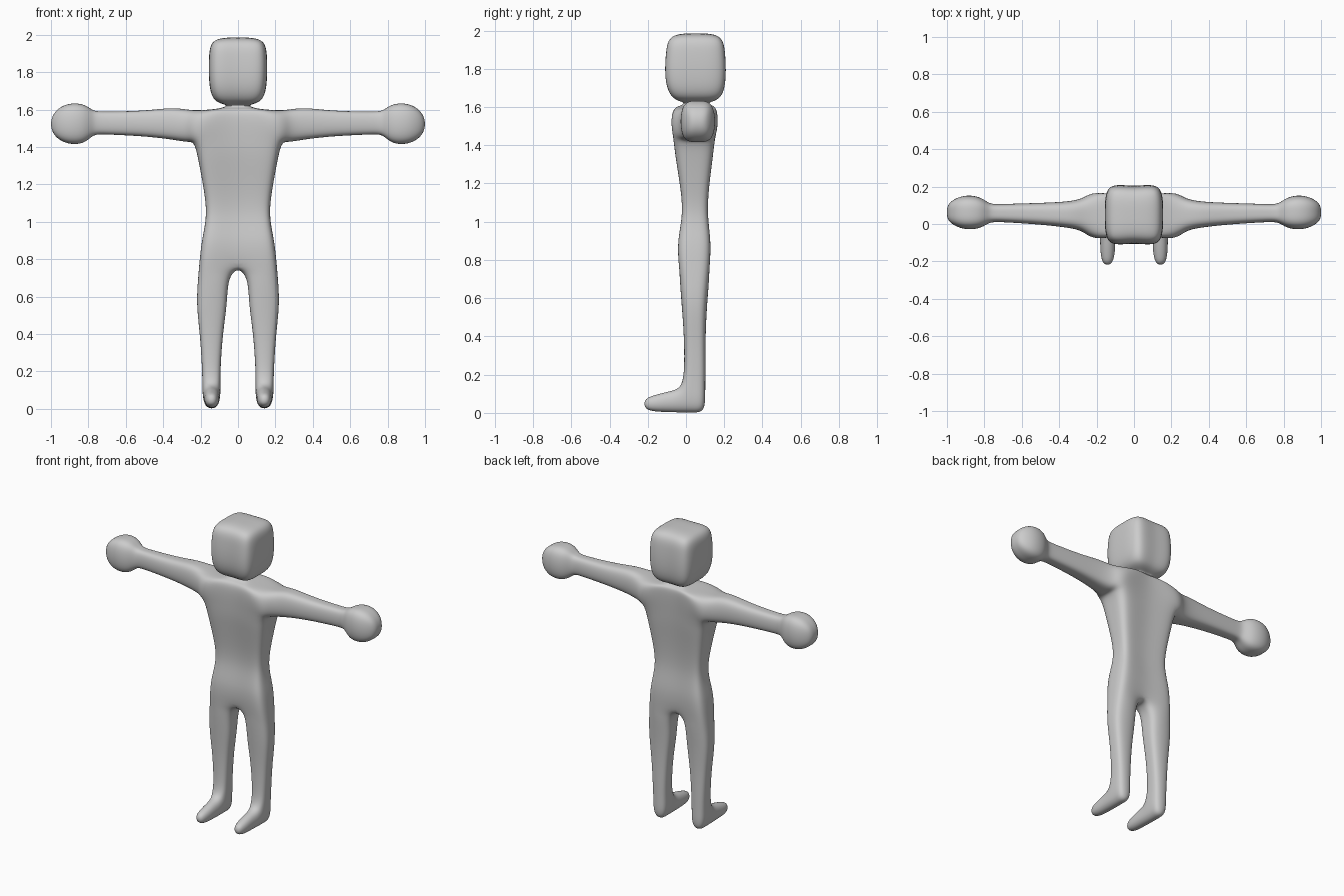
import bpy
import bmesh

if "Cube" in bpy.data.objects:
    bpy.data.objects.remove(bpy.data.objects["Cube"], do_unlink=True)

grey = bpy.data.materials.new("light grey")
grey.use_nodes = True
grey.diffuse_color = (0.6, 0.6, 0.6, 1)
grey.node_tree.nodes["Principled BSDF"].inputs["Base Color"].default_value = (0.6, 0.6, 0.6, 1)

bm = bmesh.new()


def verts(points):
    return [bm.verts.new(p) for p in points]


def bridge(a, b, closed=True, skip=()):
    """Join two rings of vertices with quads."""
    n = len(a)
    for i in range(n if closed else n - 1):
        if i not in skip:
            j = (i + 1) % n
            bm.faces.new((a[i], a[j], b[j], b[i]))


def half_ring(z, w, front, back, groove, pump):
    """Half of a boxy section, with a groove on the centre line."""
    mid, d = (front + back) / 2, (back - front) / 2 * pump
    inner = d * (1 - groove)
    return verts([(0, mid - inner, z), (w, mid - d, z), (w, mid, z),
                  (w, mid + d, z), (0, mid + inner, z)])


# Torso, neck and head: height, half width, front, back
torso = [(0.76, 0.208, -0.035, 0.122), (0.9, 0.195, -0.045, 0.13),
         (1.04, 0.162, -0.012, 0.108), (1.2, 0.187, -0.03, 0.12),
         (1.35, 0.215, -0.055, 0.14), (1.43, 0.235, -0.062, 0.147),
         (1.595, 0.2, -0.072, 0.162)]
head = [(1.605, 0.09, -0.03, 0.14), (1.625, 0.045, 0.0, 0.11),
        (1.637, 0.132, -0.075, 0.185), (1.73, 0.157, -0.115, 0.213),
        (1.89, 0.157, -0.108, 0.208), (1.985, 0.143, -0.09, 0.19)]
rows = [half_ring(*r, 0.4, 1.27) for r in torso]
rows += [half_ring(*r, 0.2, 1.12) for r in head]
shoulder = len(torso) - 2
for i in range(len(rows) - 1):
    bridge(rows[i], rows[i + 1], False, (1, 2) if i == shoulder else ())

# Crown of the head
top = rows[-1]
crown = bm.verts.new((0, 0.05, 1.985))
bm.faces.new((top[0], top[1], top[2], crown))
bm.faces.new((crown, top[2], top[3], top[4]))

# Arm and round hand: x, bottom, top, front, back
arm = [(0.27, 1.425, 1.598, -0.04, 0.14), (0.35, 1.44, 1.612, -0.022, 0.122),
       (0.5, 1.458, 1.592, -0.005, 0.115), (0.72, 1.468, 1.588, 0.01, 0.108),
       (0.775, 1.468, 1.59, 0.008, 0.108), (0.82, 1.415, 1.632, -0.03, 0.152),
       (0.92, 1.412, 1.637, -0.037, 0.162), (1.003, 1.47, 1.575, 0.015, 0.11)]
ring = rows[shoulder][1:4] + rows[shoulder + 1][3:0:-1]
for x, lo, hi, front, back in arm:
    mid = (front + back) / 2
    new = verts([(x, front, lo), (x, mid, lo), (x, back, lo),
                 (x, back, hi), (x, mid, hi), (x, front, hi)])
    bridge(ring, new)
    ring = new
bm.faces.new((ring[0], ring[1], ring[4], ring[5]))
bm.faces.new((ring[1], ring[2], ring[3], ring[4]))

# Leg: height, inner x, outer x, front, back
leg = [(0.7, 0.055, 0.213, -0.036, 0.125), (0.56, 0.058, 0.223, -0.025, 0.112),
       (0.4, 0.082, 0.203, -0.012, 0.104), (0.22, 0.094, 0.192, -0.01, 0.104),
       (0.13, 0.094, 0.19, -0.025, 0.103), (-0.003, 0.094, 0.188, -0.03, 0.104)]
crotch = bm.verts.new((0, 0.045, 0.76))
ring = rows[0] + [crotch]
for i, (z, xi, xo, front, back) in enumerate(leg):
    mid = (front + back) / 2
    new = verts([(xi, front, z), (xo, front, z), (xo, mid, z),
                 (xo, back, z), (xi, back, z), (xi, mid, z)])
    last = i == len(leg) - 1
    bridge(ring, new, True, (0,) if last else ())
    if last:
        ankle = ring
    ring = new
bm.faces.new((ring[0], ring[1], ring[2], ring[5]))
bm.faces.new((ring[5], ring[2], ring[3], ring[4]))

# Foot: y, inner x, outer x, bottom, top
foot = [(-0.1, 0.096, 0.184, 0.0, 0.115), (-0.17, 0.1, 0.182, 0.003, 0.095),
        (-0.221, 0.118, 0.165, 0.02, 0.075)]
ring = [ring[0], ring[1], ankle[1], ankle[0]]
for y, xi, xo, lo, hi in foot:
    new = verts([(xi, y, lo), (xo, y, lo), (xo, y, hi), (xi, y, hi)])
    bridge(ring, new)
    ring = new
bm.faces.new(ring)

bmesh.ops.recalc_face_normals(bm, faces=bm.faces)
for f in bm.faces:
    f.smooth = True

mesh = bpy.data.meshes.new("body")
bm.to_mesh(mesh)
bm.free()
mesh.materials.append(grey)
body = bpy.data.objects.new("body", mesh)
bpy.context.collection.objects.link(body)

# Mirror the half body and round it off
mirror = body.modifiers.new("mirror", "MIRROR")
mirror.use_clip = True
subsurf = body.modifiers.new("rounding", "SUBSURF")
subsurf.levels = subsurf.render_levels = 3
